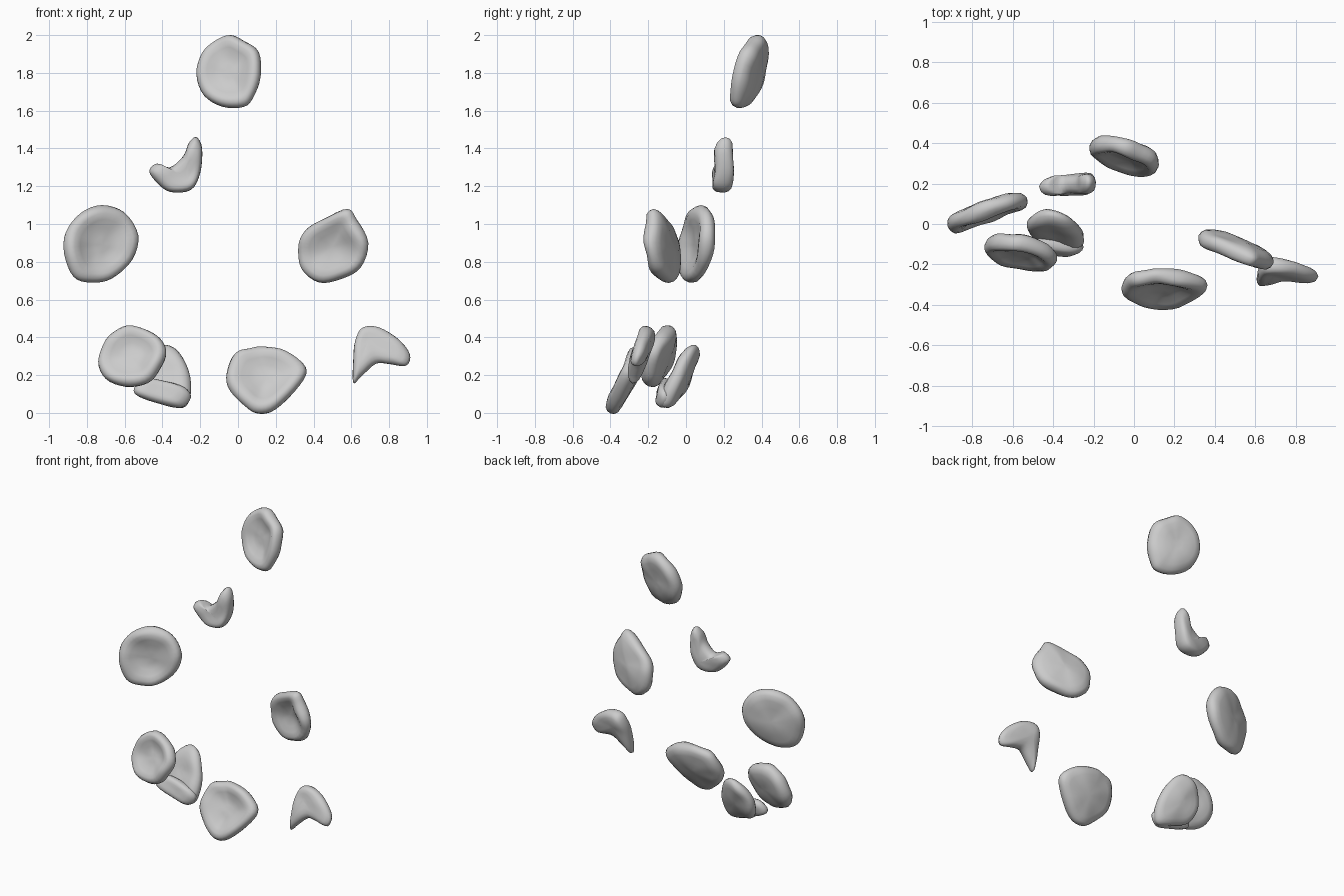
import bpy, bmesh
from mathutils import Vector, noise

if "Cube" in bpy.data.objects:
    bpy.data.objects.remove(bpy.data.objects["Cube"])

# Section from front centre, over the rim, to the back: (radius factor, height)
DISH = [(.2, .15), (.42, .3), (.62, .75), (.78, 1), (.9, .9), (.97, .5), (1, 0),
        (.97, -.45), (.89, -.85), (.72, -1.1), (.45, -1.3), (.2, -1.4)]
SOLID = [(.2, 1.0), (.45, 1.05), (.7, 1), (.86, .8), (.96, .45), (1, 0),
         (.96, -.45), (.86, -.8), (.7, -1), (.45, -1.1), (.2, -1.15)]


def smooth_outline(points, steps=4):
    """Closed Catmull-Rom curve through the outline points."""
    pts = [Vector(p) for p in points]
    n, out = len(pts), []
    for i in range(n):
        p0, p1, p2, p3 = (pts[(i + k) % n] for k in (-1, 0, 1, 2))
        for k in range(steps):
            t = k / steps
            out.append(.5 * (2 * p1 + (p2 - p0) * t
                             + (2 * p0 - 5 * p1 + 4 * p2 - p3) * t * t
                             + (3 * p1 - p0 - 3 * p2 + p3) * t ** 3))
    return out


def cell(name, centre, tilt_x, tilt_z, outline, section=DISH, half=.042):
    """Cushion with a front (x, z) outline lying in a tilted plane."""
    cx, cy, cz = centre
    normal = Vector((tilt_x, -1, tilt_z)).normalized()
    loop = smooth_outline(outline)
    bm = bmesh.new()

    def vert(dx, dz, h):
        p = Vector((cx + dx, cy + tilt_x * dx + tilt_z * dz, cz + dz))
        p += normal * h * half
        if abs(h) > .1:
            p += normal * noise.noise(p * 9) * .012
        return bm.verts.new(p)

    rings = [[vert((q.x - cx) * s, (q.y - cz) * s, h) for q in loop] for s, h in section]
    caps = [vert(0, 0, section[0][1]), vert(0, 0, section[-1][1])]
    n = len(loop)
    for i in range(n):
        j = (i + 1) % n
        for r, q in zip(rings, rings[1:]):
            bm.faces.new((r[i], r[j], q[j], q[i]))
        bm.faces.new((caps[0], rings[0][j], rings[0][i]))
        bm.faces.new((caps[1], rings[-1][i], rings[-1][j]))
    bmesh.ops.recalc_face_normals(bm, faces=bm.faces)
    for f in bm.faces:
        f.smooth = True
    mesh = bpy.data.meshes.new(name)
    bm.to_mesh(mesh)
    bm.free()
    bpy.context.collection.objects.link(bpy.data.objects.new(name, mesh))


# Round dished cells
cell("top_disc", (-.05, .34, 1.81), -.3, .28,
     [(-.04, 2), (.03, 1.97), (.11, 1.91), (.12, 1.78), (.08, 1.67), (.03, 1.62),
      (-.08, 1.62), (-.18, 1.68), (-.22, 1.79), (-.19, 1.9), (-.12, 1.97)])
cell("left_disc", (-.72, .06, .89), .34, .09,
     [(-.72, 1.1), (-.6, 1.06), (-.53, .94), (-.56, .81), (-.67, .71), (-.78, .69),
      (-.87, .72), (-.92, .84), (-.91, .96), (-.83, 1.06)])
cell("right_disc", (.5, -.125, .88), -.36, -.09,
     [(.58, 1.08), (.63, 1.02), (.69, .9), (.65, .77), (.55, .71), (.43, .69),
      (.34, .76), (.32, .88), (.36, .97), (.46, 1.03)])
cell("lower_left_disc", (-.56, -.14, .3), -.25, .36,
     [(-.55, .46), (-.43, .41), (-.38, .33), (-.41, .24), (-.48, .16), (-.6, .14),
      (-.7, .18), (-.74, .27), (-.7, .38), (-.63, .44)])
cell("bottom_disc", (.15, -.32, .18), 0, .45,
     [(.13, .35), (.26, .32), (.36, .24), (.33, .15), (.2, .02), (.1, 0),
      (.02, .05), (-.05, .13), (-.06, .21), (-.02, .31), (.06, .34)])

# Folded cell: back sheet and the lip rolled up in front of it
cell("folded_sheet", (-.4, -.02, .2), -.22, .45,
     [(-.4, .36), (-.32, .33), (-.26, .22), (-.25, .1), (-.29, .03), (-.4, .05),
      (-.5, .09), (-.53, .2), (-.48, .31)], SOLID, .04)
cell("folded_lip", (-.41, -.115, .11), .05, .3,
     [(-.55, .13), (-.5, .18), (-.4, .17), (-.28, .13), (-.25, .08), (-.3, .03),
      (-.41, .05), (-.53, .09)], SOLID, .035)

# Crescent cells
cell("upper_crescent", (-.27, .195, 1.24), .06, .06,
     [(-.47, 1.28), (-.43, 1.32), (-.36, 1.3), (-.29, 1.36), (-.26, 1.43),
      (-.22, 1.46), (-.19, 1.4), (-.2, 1.27), (-.25, 1.18), (-.36, 1.17), (-.43, 1.22)],
     SOLID, .045)
cell("lower_crescent", (.69, -.225, .37), -.05, .3,
     [(.61, .16), (.61, .28), (.62, .38), (.66, .45), (.75, .45), (.85, .39),
      (.91, .31), (.89, .25), (.8, .26), (.73, .26), (.65, .19)],
     SOLID, .04)
